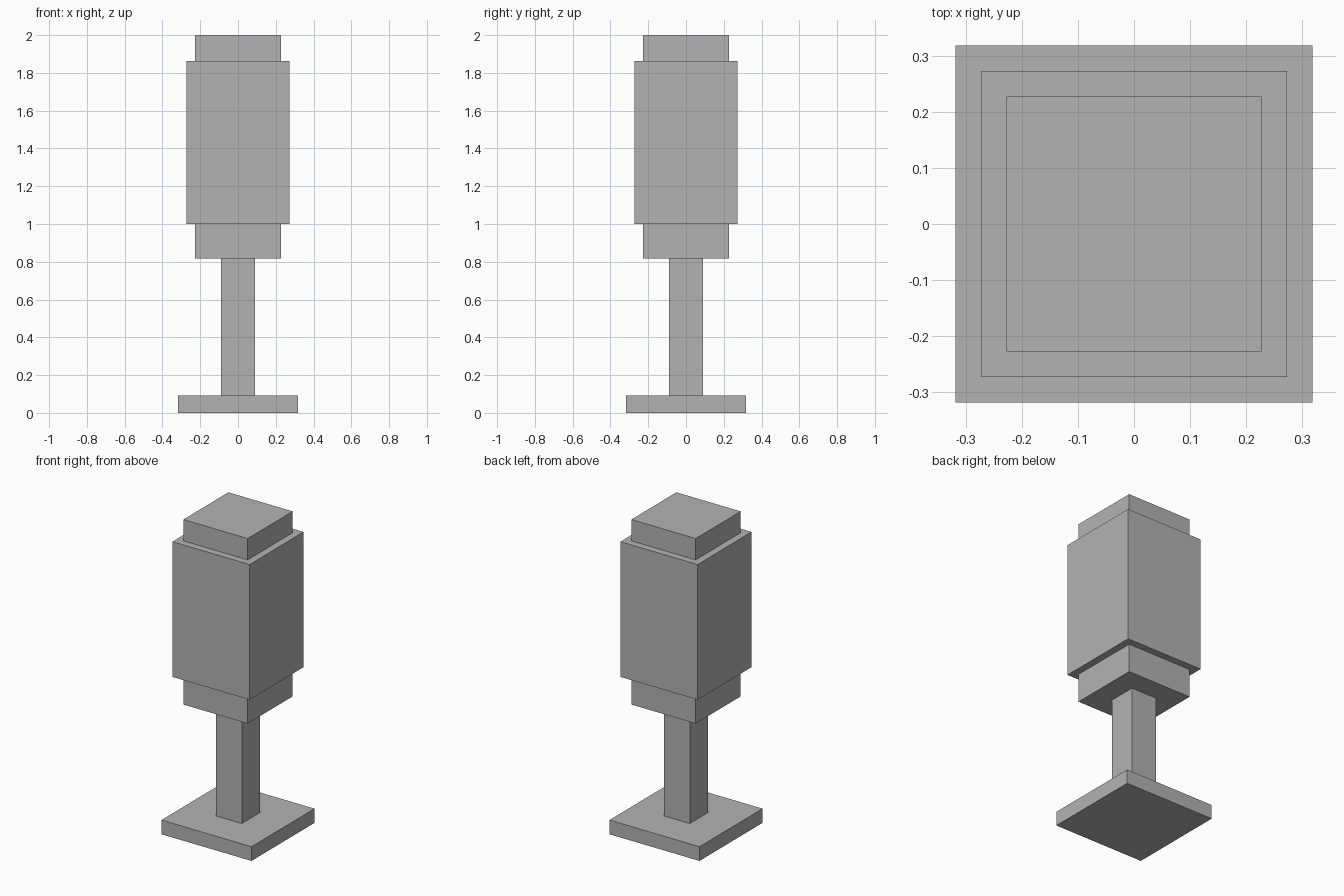
import bpy

if "Cube" in bpy.data.objects:
    bpy.data.objects.remove(bpy.data.objects["Cube"])

U = 1 / 11  # design unit: the model is 22 units tall

grey = bpy.data.materials.new("plain grey")
grey.diffuse_color = (0.45, 0.45, 0.45, 1)
grey.use_nodes = True
grey.node_tree.nodes["Principled BSDF"].inputs["Base Color"].default_value = grey.diffuse_color


def block(name, width, bottom, top):
    """Square block centred on the vertical axis, sized in design units."""
    bpy.ops.mesh.primitive_cube_add(size=1, location=(0, 0, (bottom + top) / 2 * U))
    ob = bpy.context.object
    ob.name = name
    ob.scale = (width * U, width * U, (top - bottom) * U)
    bpy.ops.object.transform_apply(location=False, rotation=False, scale=True)
    ob.data.materials.append(grey)
    return ob


# Flat foot and slim post
block("base", 7, 0, 1)
block("post", 2, 1, 9)

# Head: lower collar, large body, top cap
block("collar", 5, 9, 11)
block("body", 6, 11, 20.5)
block("cap", 5, 20.5, 22)
